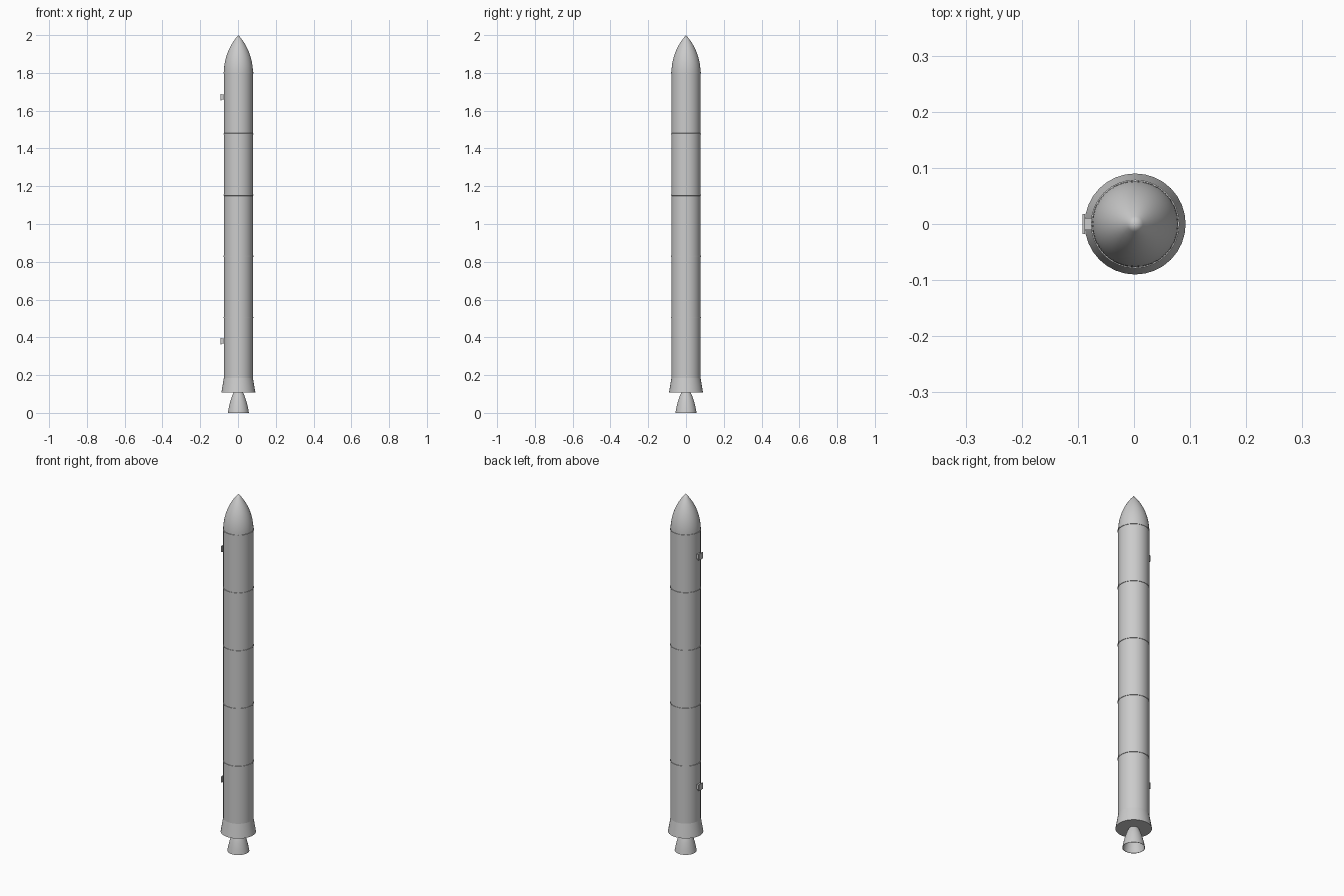
import bpy, bmesh, math
from mathutils import Vector

cube = bpy.data.objects.get("Cube")
if cube:
    bpy.data.objects.remove(cube, do_unlink=True)

grey = bpy.data.materials.new("light grey")
grey.use_nodes = True
colour = (0.6, 0.6, 0.6, 1)
grey.diffuse_color = colour
grey.node_tree.nodes["Principled BSDF"].inputs["Base Color"].default_value = colour

AXIS = 0.002     # the hull sits slightly off centre to balance the brackets
SIDES = 32
R = 0.077


def finish(name, bm, smooth=True):
    bmesh.ops.recalc_face_normals(bm, faces=bm.faces)
    mesh = bpy.data.meshes.new(name)
    bm.to_mesh(mesh)
    bm.free()
    mesh.materials.append(grey)
    ob = bpy.data.objects.new(name, mesh)
    bpy.context.collection.objects.link(ob)
    if smooth:
        bpy.ops.object.select_all(action='DESELECT')
        ob.select_set(True)
        bpy.context.view_layer.objects.active = ob
        bpy.ops.object.shade_smooth_by_angle(angle=math.radians(35))
    return ob


def lathe(name, profile, closed=False):
    """Spin (radius, height) points around the hull axis."""
    bm = bmesh.new()
    verts = [bm.verts.new((AXIS + r, 0, z)) for r, z in profile]
    pairs = list(zip(verts, verts[1:]))
    if closed:
        pairs.append((verts[-1], verts[0]))
    edges = [bm.edges.new(p) for p in pairs]
    bmesh.ops.spin(bm, geom=verts + edges, cent=(AXIS, 0, 0), axis=(0, 0, 1),
                   angle=math.tau, steps=SIDES, use_duplicate=False)
    bmesh.ops.remove_doubles(bm, verts=bm.verts, dist=0.00005)
    return finish(name, bm)


def box(name, low, high):
    bm = bmesh.new()
    bmesh.ops.create_cube(bm, size=1)
    low, high = Vector(low), Vector(high)
    for v in bm.verts:
        v.co = (low + high) / 2 + v.co * (high - low)
    return finish(name, bm, smooth=False)


# Main tube
lathe("body_tube", [(R, 0.18), (R, 1.8)])

# Pointed nose: tangent ogive
length = 2 - 1.8
rho = (R * R + length * length) / (2 * R)
ogive = []
for i in range(13):
    h = length * i / 12
    ogive.append((max(0, math.sqrt(rho * rho - h * h) + R - rho), 1.8 + h))
lathe("nose_cone", ogive)

# Flared tail skirt with closed base
lathe("tail_skirt", [(R, 0.185), (0.09, 0.108), (0, 0.108)])

# Hollow engine bell
bell = [(0.022, 0.112), (0.033, 0.09), (0.043, 0.06), (0.051, 0.027), (0.056, 0)]
inner = [(r - 0.002, z) for r, z in reversed(bell)]
lathe("engine_bell", bell + inner)

# Thin bands over the section joints
for i in range(5):
    z = 0.505 + i * 0.324
    lathe(f"joint_band_{i + 1}",
          [(R - 0.002, z - 0.004), (R + 0.002, z - 0.003),
           (R + 0.002, z + 0.003), (R - 0.002, z + 0.004)], closed=True)

# Attachment brackets on the right side
for label, z in (("lower", 0.38), ("upper", 1.672)):
    box(f"{label}_bracket_stem", (-0.088, -0.011, z - 0.013), (-0.07, 0.011, z + 0.013))
    box(f"{label}_bracket_plate", (-0.092, -0.018, z - 0.017), (-0.087, 0.018, z + 0.017))
